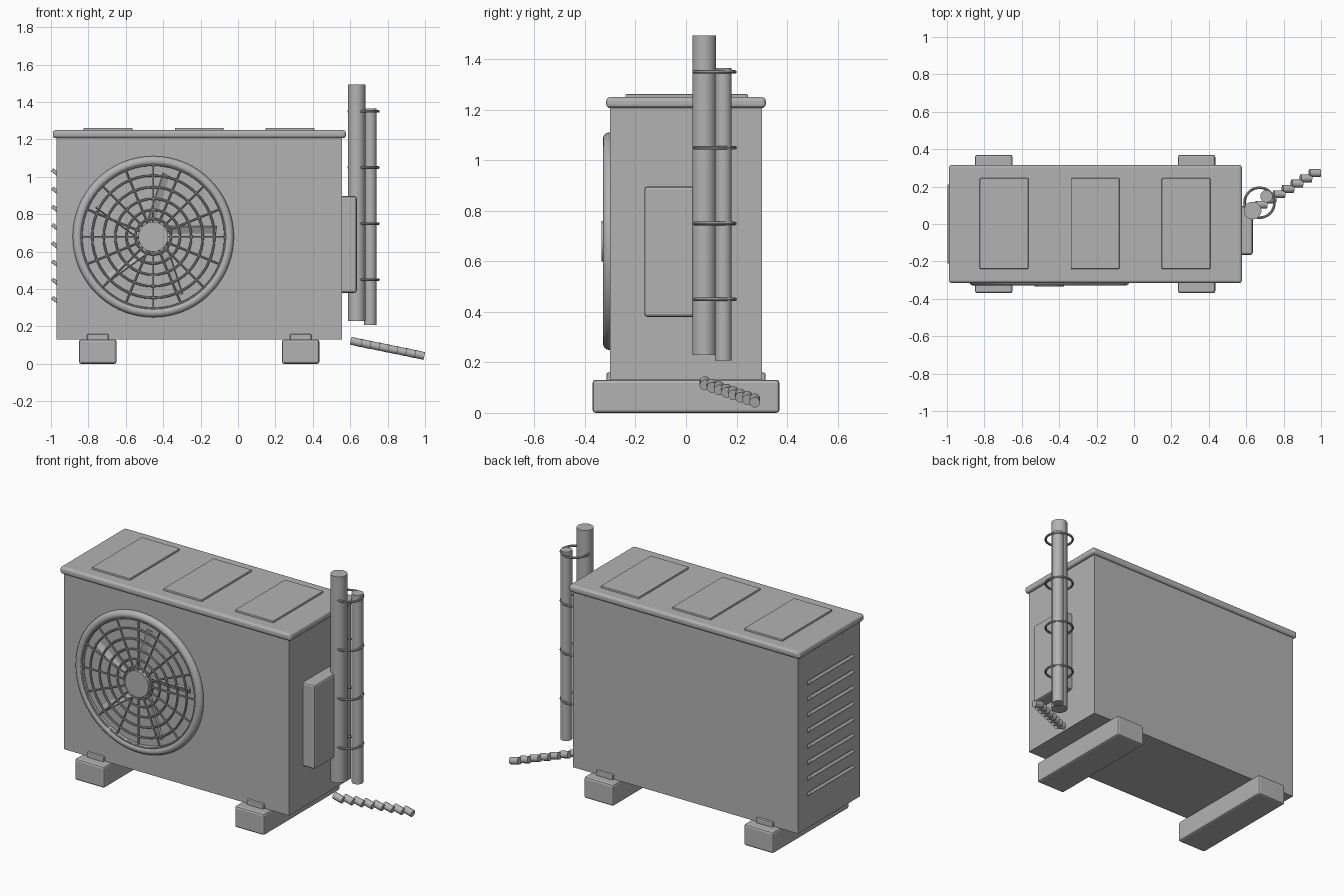
import bpy, math
from mathutils import Vector, Matrix

if "Cube" in bpy.data.objects:
    bpy.data.objects.remove(bpy.data.objects["Cube"])

grey = bpy.data.materials.new("light grey")
grey.diffuse_color = (0.45, 0.45, 0.45, 1)
grey.use_nodes = True
grey.node_tree.nodes["Principled BSDF"].inputs["Base Color"].default_value = grey.diffuse_color


def finish(name, smooth=False):
    o = bpy.context.object
    o.name = name
    o.data.materials.append(grey)
    if smooth:
        bpy.ops.object.shade_smooth_by_angle(angle=math.radians(40))
    return o


def box(name, lo, hi, bevel=0.0, segments=2):
    lo, hi = Vector(lo), Vector(hi)
    bpy.ops.mesh.primitive_cube_add(size=1, location=(lo + hi) / 2)
    o = finish(name)
    o.data.transform(Matrix.Diagonal((*(hi - lo), 1)))
    if bevel:
        m = o.modifiers.new("bevel", 'BEVEL')
        m.width, m.segments = bevel, segments
    return o


def rod(name, a, b, r, sides=32):
    a, b = Vector(a), Vector(b)
    d = b - a
    bpy.ops.mesh.primitive_cylinder_add(
        vertices=sides, radius=r, depth=d.length, location=(a + b) / 2,
        rotation=d.to_track_quat('Z', 'Y').to_euler())
    return finish(name, True)


def ring(name, loc, major, minor, rot=(0, 0, 0), seg=48, mseg=8):
    bpy.ops.mesh.primitive_torus_add(
        location=loc, rotation=rot, major_radius=major, minor_radius=minor,
        major_segments=seg, minor_segments=mseg)
    return finish(name, True)


# Cabinet, lid and raised lid panels
box("cabinet", (-0.97, -0.3, 0.13), (0.557, 0.3, 1.215))
box("lid", (-0.99, -0.316, 1.207), (0.577, 0.316, 1.25), 0.015, 3)
for x in (-0.695, -0.208, 0.278):
    box("lid_panel", (x - 0.13, -0.24, 1.24), (x + 0.13, 0.245, 1.262), 0.004)

# Feet with mounting pads
for x in (-0.75, 0.335):
    box("foot", (x - 0.1, -0.37, 0), (x + 0.1, 0.37, 0.131), 0.012)
    box("mounting_pad", (x - 0.057, -0.315, 0.12), (x + 0.057, 0.315, 0.16), 0.006)

# Fan: surround, guard rings, spokes, hub
FX, FZ, GY = -0.453, 0.68, -0.318
FACE = (math.pi / 2, 0, 0)
ring("fan_surround", (FX, -0.303, FZ), 0.405, 0.026, FACE, 72, 16)
for r in (0.095, 0.143, 0.203, 0.265, 0.327, 0.385):
    ring("guard_ring", (FX, GY, FZ), r, 0.006, FACE)
for i in range(16):
    a = i * math.tau / 16
    c, s = math.cos(a), math.sin(a)
    rod("guard_spoke", (FX + 0.06 * c, GY, FZ + 0.06 * s),
        (FX + 0.39 * c, GY, FZ + 0.39 * s), 0.005, 8)
rod("fan_hub", (FX, -0.295, FZ), (FX, -0.334, FZ), 0.08, 32)

# Pitched blades, one edge showing through the cabinet front
for i in range(5):
    b = box("fan_blade", (0.06, -0.006, -0.06), (0.34, 0.006, 0.06))
    b.location = (0, 0, 0)
    b.data.transform(Matrix.Translation((0.2, 0, 0)))
    b.matrix_world = (Matrix.Translation((FX, -0.285, FZ))
                      @ Matrix.Rotation(-i * math.tau / 5, 4, 'Y')
                      @ Matrix.Rotation(math.radians(25), 4, 'X'))

# Slanted louvres on the left side
for i in range(8):
    z = 0.337 + i * 0.0975
    s = box("louvre", (-1.0, -0.21, z - 0.01), (-0.94, 0.21, z + 0.01), 0.004)
    s.rotation_euler = (0, math.radians(38), 0)

# Service cover on the right side
box("service_cover", (0.54, -0.165, 0.38), (0.635, 0.095, 0.897), 0.012)

# Refrigerant pipes and their clamps
rod("large_pipe", (0.634, 0.072, 0.23), (0.634, 0.072, 1.495), 0.047)
rod("small_pipe", (0.708, 0.148, 0.207), (0.708, 0.148, 1.366), 0.033)
for z in (0.45, 0.75, 1.05, 1.35):
    ring("pipe_clamp", (0.671, 0.114, z), 0.08, 0.007)

# Ribbed drain hose made of stepped segments
axis = Vector((math.cos(0.24), 0, -math.sin(0.24))) * 0.03
for i in range(8):
    p = Vector((0.632, 0.075, 0.117)).lerp(Vector((0.967, 0.272, 0.049)), i / 7)
    rod("drain_hose_segment", p - axis, p + axis, 0.021, 20)
